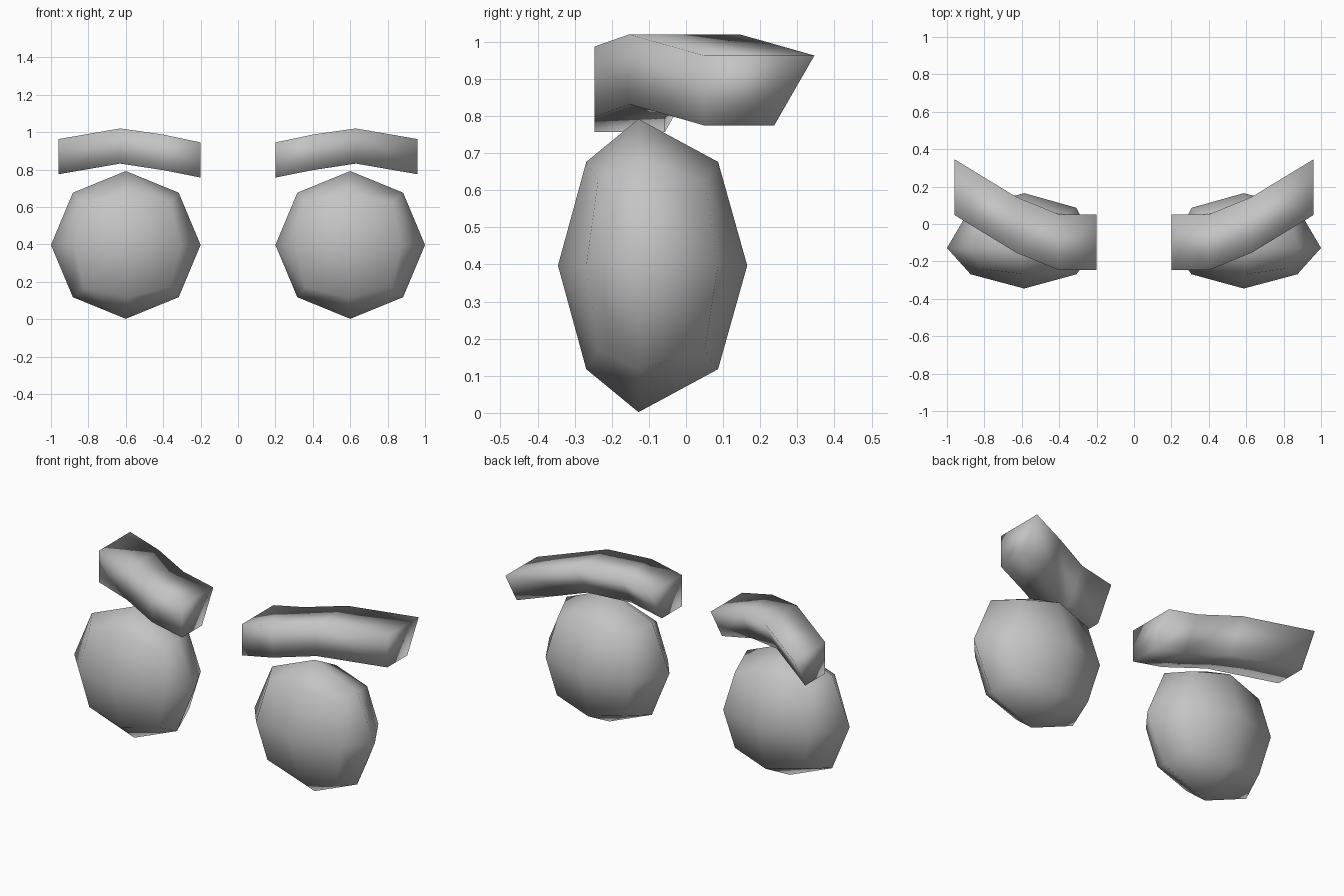
import bpy, bmesh
from mathutils import Vector

if "Cube" in bpy.data.objects:
    bpy.data.objects.remove(bpy.data.objects["Cube"])

grey = bpy.data.materials.new("light_grey")
grey.diffuse_color = (0.55, 0.55, 0.55, 1)
grey.use_nodes = True
grey.node_tree.nodes["Principled BSDF"].inputs["Base Color"].default_value = grey.diffuse_color


def finish(bm, name):
    """Smooth-shaded object mirrored across x = 0."""
    bmesh.ops.recalc_face_normals(bm, faces=bm.faces)
    mesh = bpy.data.meshes.new(name)
    bm.to_mesh(mesh)
    bm.free()
    mesh.materials.append(grey)
    for p in mesh.polygons:
        p.use_smooth = True
    obj = bpy.data.objects.new(name, mesh)
    bpy.context.collection.objects.link(obj)
    mod = obj.modifiers.new("mirror", 'MIRROR')
    mod.use_axis[0] = True
    mod.use_mirror_merge = False
    return obj


# Eyes: once-subdivided cube rounded to a sphere, shallower in front than behind
bm = bmesh.new()
bmesh.ops.create_cube(bm, size=2)
bmesh.ops.subdivide_edges(bm, edges=bm.edges[:], cuts=1, use_grid_fill=True)
for v in bm.verts:
    n = v.co.normalized()
    if n.y < 0:
        y = -0.217 * abs(n.y) ** 1.25
    else:
        y = 0.293 * n.y ** 0.9
    x = 0.6 + 0.4 * n.x - 0.013 * abs(n.y)
    v.co = Vector((x, -0.128 + y, 0.397 + 0.395 * n.z))
finish(bm, "eyes")

# Eyebrows: trapezoid section swept through four stations (x, front y, bottom z, top z)
stations = [(0.20, -0.247, 0.757, 0.945), (0.40, -0.247, 0.797, 0.987),
            (0.63, -0.153, 0.832, 1.020), (0.96, 0.048, 0.775, 0.963)]
bm = bmesh.new()
rings = []
for x, y, lo, hi in stations:
    section = [(y, lo), (y + 0.19, lo), (y + 0.298, hi), (y, hi)]
    rings.append([bm.verts.new((x, a, b)) for a, b in section])
for r, s in zip(rings, rings[1:]):
    for i in range(4):
        j = (i + 1) % 4
        bm.faces.new((r[i], r[j], s[j], s[i]))
bm.faces.new(rings[0])
bm.faces.new(rings[-1])
finish(bm, "eyebrows")
